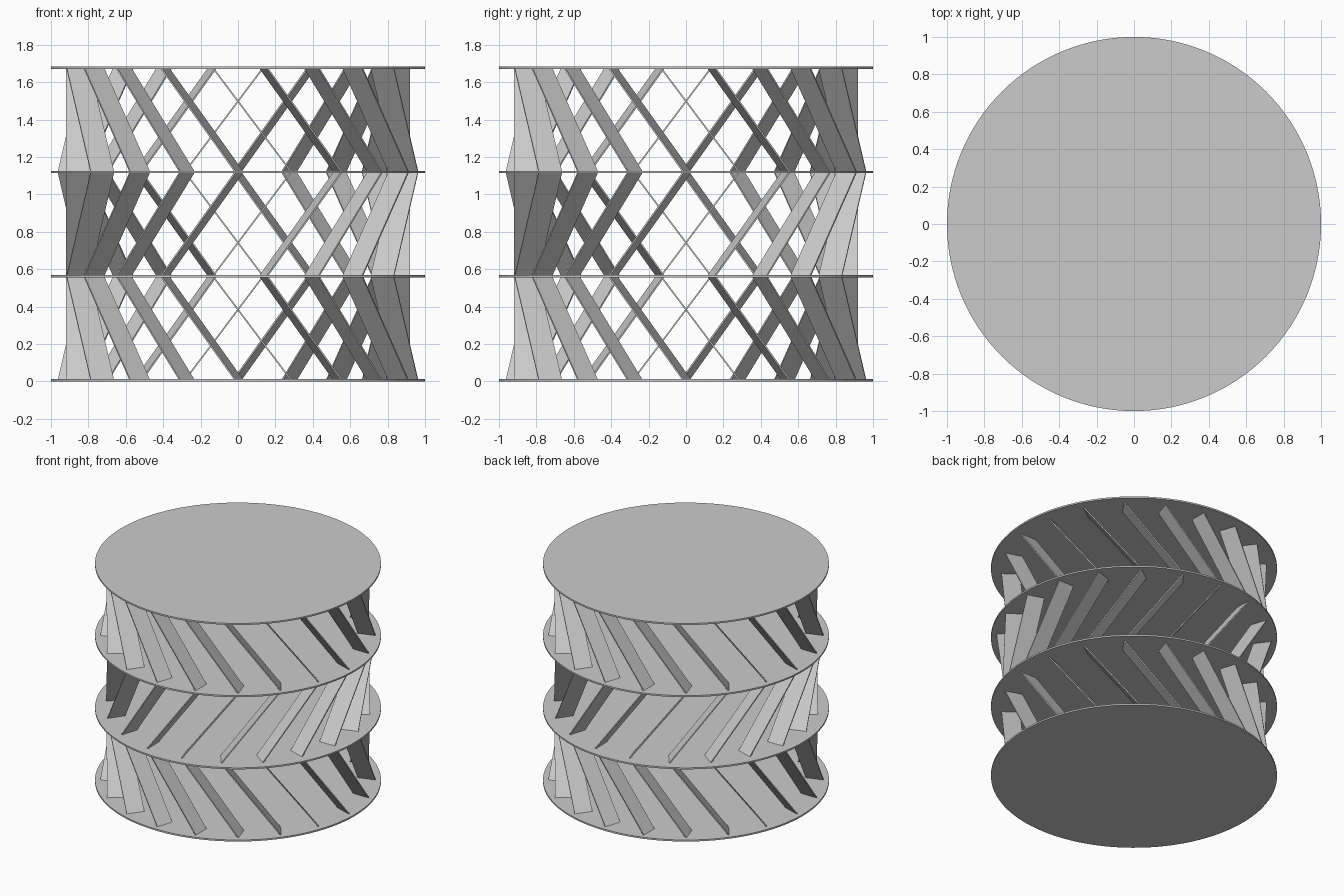
import bpy
import bmesh
import math
from mathutils import Matrix, Vector

cube = bpy.data.objects.get("Cube")
if cube:
    bpy.data.objects.remove(cube, do_unlink=True)

DISC_T = 0.012                  # disc thickness
STEP = 0.557                    # spacing between discs
SLATS = 20
R_IN, R_OUT = 0.79, 0.92        # radial extent of each slat
NEAR, FAR = -0.13, 0.28         # sideways position of the two slat ends
HALF_T = 0.005


def make_object(name, bm):
    bmesh.ops.recalc_face_normals(bm, faces=bm.faces)
    mesh = bpy.data.meshes.new(name)
    bm.to_mesh(mesh)
    bm.free()
    obj = bpy.data.objects.new(name, mesh)
    bpy.context.collection.objects.link(obj)
    return obj


def add_slat(bm, angle, z0, z1, x0, x1):
    """Thin leaning plate on the front, turned about the vertical axis."""
    bmesh.ops.create_cube(bm, size=1, matrix=Matrix())
    bm.verts.ensure_lookup_table()
    turn = Matrix.Rotation(angle, 4, 'Z')
    for v in bm.verts[-8:]:
        upper = v.co.z > 0
        x = (x1 if upper else x0) + math.copysign(HALF_T, v.co.x)
        y = -R_OUT if v.co.y < 0 else -R_IN
        v.co = turn @ Vector((x, y, z1 if upper else z0))


# Four round plates
for i, name in enumerate(("bottom_disc", "lower_disc", "upper_disc", "top_disc")):
    bm = bmesh.new()
    bmesh.ops.create_cone(bm, cap_ends=True, segments=128, radius1=1, radius2=1,
                          depth=DISC_T,
                          matrix=Matrix.Translation((0, 0, i * STEP + DISC_T / 2)))
    disc = make_object(name, bm)
    bpy.ops.object.select_all(action='DESELECT')
    disc.select_set(True)
    bpy.context.view_layer.objects.active = disc
    bpy.ops.object.shade_smooth_by_angle()

# Three rings of slats, the middle one leaning the other way
for i, name in enumerate(("lower_slats", "middle_slats", "upper_slats")):
    ends = (NEAR, FAR) if i == 1 else (FAR, NEAR)
    bm = bmesh.new()
    for k in range(SLATS):
        add_slat(bm, math.tau * k / SLATS, i * STEP + DISC_T, (i + 1) * STEP, *ends)
    make_object(name, bm)
